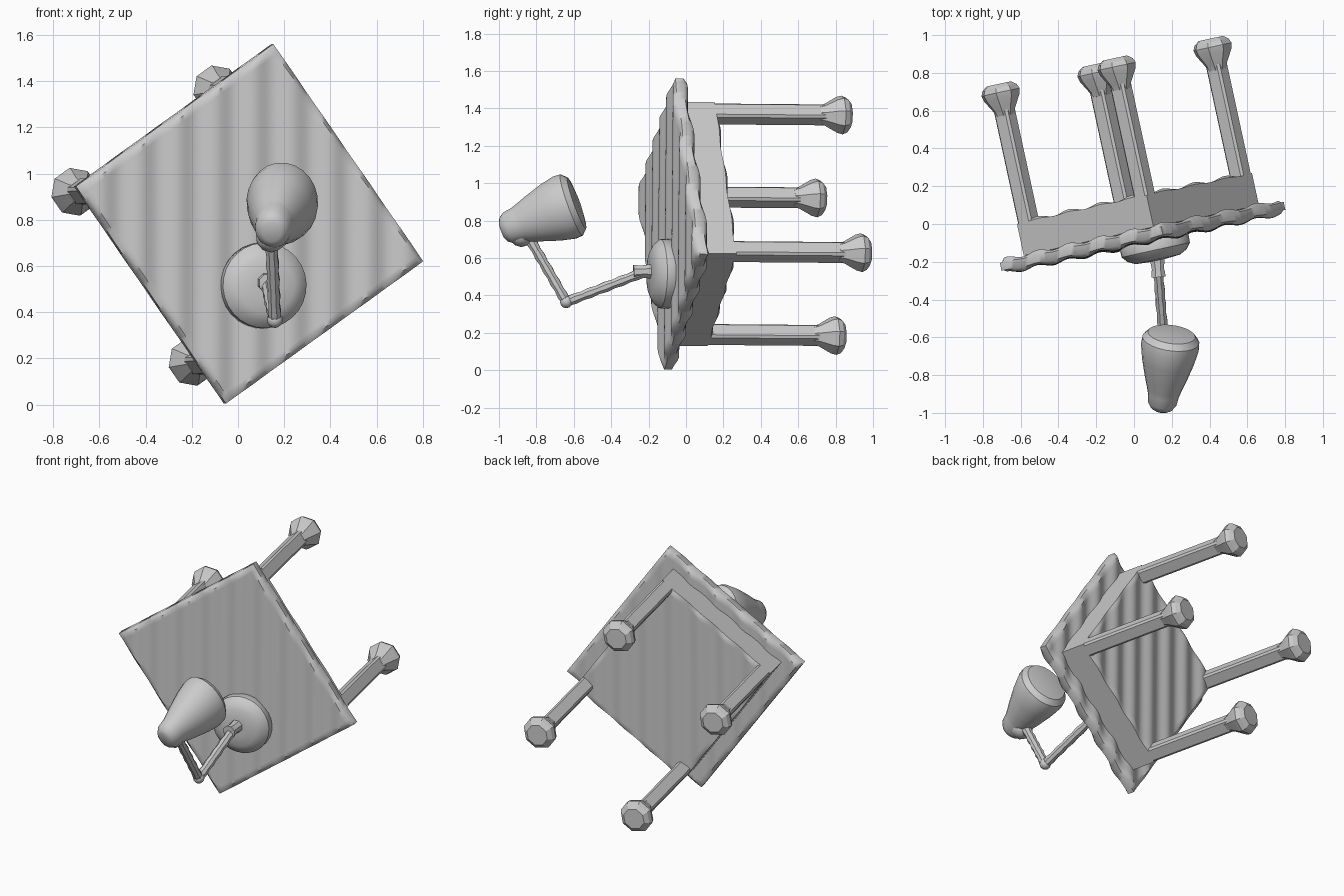
import bpy, bmesh, math
from mathutils import Matrix, Vector

if "Cube" in bpy.data.objects:
    bpy.data.objects.remove(bpy.data.objects["Cube"])

# Frame of the tipped-over table: local z is the outward normal of the top
U = Vector((0.80, 0.178, 0.577)).normalized()
V = Vector((-0.573, -0.117, 0.813))
V = (V - U * V.dot(U)).normalized()
N = U.cross(V)
TABLE = Matrix.Translation((0.046, -0.067, 0.782)) @ Matrix((U, V, N)).transposed().to_4x4()


def finish(name, bm, matrix, angle=35):
    bmesh.ops.recalc_face_normals(bm, faces=bm.faces)
    me = bpy.data.meshes.new(name)
    bm.to_mesh(me)
    bm.free()
    ob = bpy.data.objects.new(name, me)
    bpy.context.collection.objects.link(ob)
    ob.matrix_world = matrix
    bpy.ops.object.select_all(action='DESELECT')
    ob.select_set(True)
    bpy.context.view_layer.objects.active = ob
    bpy.ops.object.shade_smooth_by_angle(angle=math.radians(angle))
    return ob


def box(name, center, size, bevel=0.012):
    bm = bmesh.new()
    bmesh.ops.create_cube(bm, size=1)
    bmesh.ops.scale(bm, vec=size, verts=bm.verts)
    bmesh.ops.translate(bm, vec=center, verts=bm.verts)
    bmesh.ops.bevel(bm, geom=bm.edges[:], offset=bevel, segments=1, affect='EDGES')
    return finish(name, bm, TABLE)


def lathe(name, profile, matrix, sides, squash=1.0, angle=35):
    """Stack rings of (height, radius) along local z, capped at both ends."""
    bm = bmesh.new()
    rings = []
    for h, r in profile:
        rings.append([bm.verts.new((squash * r * math.cos(a), r * math.sin(a), h))
                      for a in (2 * math.pi * (i + 0.5) / sides for i in range(sides))])
    for a, b in zip(rings, rings[1:]):
        for i in range(sides):
            j = (i + 1) % sides
            bm.faces.new((a[i], a[j], b[j], b[i]))
    bm.faces.new(rings[0])
    bm.faces.new(rings[-1])
    return finish(name, bm, matrix, angle)


def rippled_slab(name, hx, hy, top, bottom, inset, n=56):
    """Rectangular block whose two big faces carry soft ripples along world z."""
    bm = bmesh.new()
    layers = []
    for z, inward in ((top, -inset), (bottom, inset)):
        grid = []
        for i in range(n + 1):
            row = []
            for j in range(n + 1):
                x, y = (2 * i / n - 1) * hx, (2 * j / n - 1) * hy
                wx = (TABLE @ Vector((x, y, z))).x
                edge = i in (0, n) or j in (0, n)
                ripple = -math.sin(2 * math.pi * (wx + 0.22) / 0.165)
                h = z + inward + 0.003 * ripple if edge else z + 0.009 * ripple
                row.append(bm.verts.new((x, y, h)))
            grid.append(row)
        for i in range(n):
            for j in range(n):
                bm.faces.new((grid[i][j], grid[i + 1][j], grid[i + 1][j + 1], grid[i][j + 1]))
        layers.append(grid)
    a, b = layers
    for k in range(n):
        for e in (0, n):
            bm.faces.new((a[k][e], a[k + 1][e], b[k + 1][e], b[k][e]))
            bm.faces.new((a[e][k], a[e][k + 1], b[e][k + 1], b[e][k]))
    return finish(name, bm, TABLE, 50)


# Table top and the solid apron block under it
rippled_slab("table_top", 0.535, 0.575, 0.038, -0.038, 0.016)
rippled_slab("apron_block", 0.43, 0.495, -0.03, -0.213, 0.006)

# Square legs with flared, faceted feet
for sx in (-1, 1):
    for sy in (-1, 1):
        px, py = sx * 0.385, sy * 0.45
        box("leg", (px, py, -0.45), (0.09, 0.09, 0.80))
        lathe("foot", [(-0.78, 0.05), (-0.81, 0.06), (-0.875, 0.098),
                       (-0.905, 0.106), (-0.93, 0.095), (-0.95, 0.068)],
              TABLE @ Matrix.Translation((px, py, 0)), 8, angle=20)

# Lamp base: a rounded disc standing on the top
base_at = Matrix.Translation((0.10, -0.065, 0.515)) @ TABLE.to_3x3().to_4x4()
lathe("lamp_base", [(0, 0.17), (0.03, 0.187), (0.075, 0.185), (0.105, 0.16),
                    (0.125, 0.12), (0.13, 0.05)], base_at, 28)


# Jointed lamp arm
def rod(name, p, q, r, steps=10):
    p, q = Vector(p), Vector(q)
    d = q - p
    m = Matrix.Translation(p) @ d.to_track_quat('Z', 'Y').to_matrix().to_4x4()
    lathe(name, [(d.length * i / steps, r * (1.08 if i % 2 else 0.92))
                 for i in range(steps + 1)], m, 8)


rod("arm_socket", (0.12, -0.15, 0.53), (0.13, -0.28, 0.525), 0.038, 3)
rod("lower_arm", (0.125, -0.22, 0.525), (0.16, -0.64, 0.365), 0.028)
rod("upper_arm", (0.16, -0.64, 0.365), (0.145, -0.84, 0.71), 0.028)
bm = bmesh.new()
bmesh.ops.create_icosphere(bm, subdivisions=2, radius=0.035)
finish("elbow_joint", bm, Matrix.Translation((0.16, -0.64, 0.366)))
bm = bmesh.new()
bmesh.ops.create_icosphere(bm, subdivisions=2, radius=0.07)
finish("head_joint", bm, Matrix.Translation((0.145, -0.88, 0.728)))

# Lamp shade: cone widening towards the table top
axis = Vector((0.05, 0.37, 0.135)).normalized()
xa = Vector((0, 0, 1)).cross(axis).normalized()
shade = Matrix((xa, axis.cross(xa), axis)).transposed().to_4x4()
shade = Matrix.Translation((0.145, -0.985, 0.747)) @ shade
lathe("lamp_shade", [(0, 0.045), (0.012, 0.068), (0.04, 0.088), (0.09, 0.096),
                     (0.12, 0.106), (0.18, 0.128), (0.28, 0.160), (0.36, 0.178),
                     (0.40, 0.175), (0.43, 0.145), (0.44, 0.07)], shade, 24, squash=0.87)
